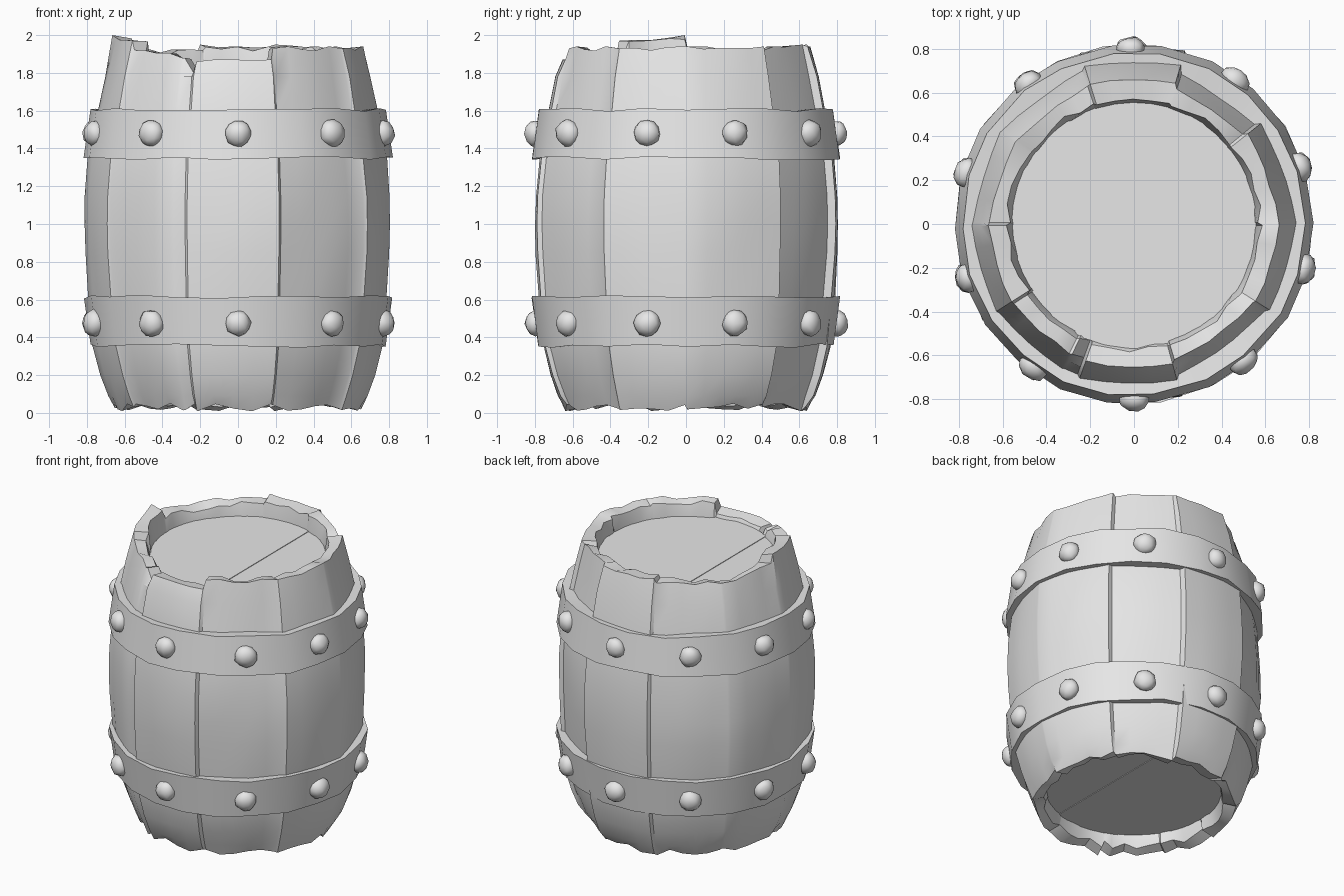
import bpy, bmesh, random
from math import cos, sin, radians, pi
from mathutils import Vector, Matrix, noise

random.seed(4)
default = bpy.data.objects.get("Cube")
if default:
    bpy.data.objects.remove(default, do_unlink=True)

grey = bpy.data.materials.new("plain_grey")
grey.use_nodes = True
COLOUR = (0.8, 0.8, 0.8, 1)
grey.diffuse_color = COLOUR
grey.node_tree.nodes["Principled BSDF"].inputs["Base Color"].default_value = COLOUR


def finish(name, bm, angle=35):
    bmesh.ops.recalc_face_normals(bm, faces=bm.faces)
    mesh = bpy.data.meshes.new(name)
    bm.to_mesh(mesh)
    bm.free()
    mesh.materials.append(grey)
    obj = bpy.data.objects.new(name, mesh)
    bpy.context.collection.objects.link(obj)
    bpy.ops.object.select_all(action="DESELECT")
    obj.select_set(True)
    bpy.context.view_layer.objects.active = obj
    bpy.ops.object.shade_smooth_by_angle(angle=radians(angle))


def ring(name, columns, angle=35):
    """Closed ring from (angle, [(radius, z), ...]) cross-sections."""
    bm = bmesh.new()
    grid = [[bm.verts.new((r * cos(a), r * sin(a), z)) for r, z in section]
            for a, section in columns]
    for i, col in enumerate(grid):
        nxt = grid[(i + 1) % len(grid)]
        for j in range(len(col)):
            k = (j + 1) % len(col)
            bm.faces.new((col[j], nxt[j], nxt[k], col[k]))
    finish(name, bm, angle)


def jitter(size):
    return random.uniform(-size, size)


# Staves: start angle, radial offset, top height at each end
STAVES = [
    (0, 0.004, 1.94, 1.94), (39, -0.022, 1.92, 1.95), (73, 0.018, 1.94, 1.95),
    (108, 0, 1.92, 1.91), (145, 0.004, 1.91, 1.94), (180, 0.008, 2.0, 1.97),
    (213, 0, 1.92, 1.88), (244, -0.004, 1.88, 1.79), (250, 0.01, 1.86, 1.87),
    (286, -0.012, 1.93, 1.93), (327, 0.002, 1.93, 1.94),
]
# Outer bulge: radius and height between the ragged ends
BULGE = [(0.682, 0.09), (0.722, 0.2), (0.76, 0.35), (0.785, 0.6), (0.803, 0.85),
         (0.806, 1.0), (0.802, 1.15), (0.783, 1.36), (0.735, 1.6), (0.7, 1.78)]
GAP = 0.6
FLATNESS = 0.5

columns = []
for i, (start, offset, top_a, top_b) in enumerate(STAVES):
    end = STAVES[(i + 1) % len(STAVES)][0] or 360
    steps = max(1, round((end - start) / 8))
    half = radians((end - start) / 2)
    for s in range(steps + 1):
        t = s / steps
        a = radians(start + GAP + (end - start - 2 * GAP) * t)
        # Each stave is part way between a flat board and a round wall
        chord = cos(half) / cos(half * (2 * t - 1))
        flat = 1 - FLATNESS + FLATNESS * chord
        edge = s in (0, steps)
        top = min(2.0, top_a + (top_b - top_a) * t + (0 if edge else jitter(0.015)))
        bottom = max(0.0, 0.03 + jitter(0.022))
        inner = 0.57 + jitter(0.012)
        section = [(0.55, 0.15), (inner, bottom + 0.02),
                   (0.65 * flat + offset * 0.5, bottom)]
        for r, z in BULGE:
            dent = noise.noise(Vector((cos(a) * 2.5, sin(a) * 2.5, z * 1.8))) * 0.012
            section.append((r * flat + offset + dent, z))
        section += [(0.66 * flat + offset * 0.7 + jitter(0.006), top),
                    (inner + 0.005, top - 0.012 + jitter(0.012)), (0.55, 1.8)]
        columns.append((a, section))
ring("barrel_staves", columns)


# Recessed plank ends, split into boards of slightly different level
def plank_end(name, z, side):
    bm = bmesh.new()
    bmesh.ops.create_circle(bm, cap_ends=True, segments=30, radius=0.57)
    for x in (-0.27, 0.18):
        geom = bm.verts[:] + bm.edges[:] + bm.faces[:]
        cut = bmesh.ops.bisect_plane(bm, geom=geom, plane_co=(x, 0, 0), plane_no=(1, 0, 0))
        bmesh.ops.split_edges(
            bm, edges=[e for e in cut["geom_cut"] if isinstance(e, bmesh.types.BMEdge)])
    for face in bm.faces:
        level = 0.004 if abs(face.calc_center_median().x) < 0.15 else 0
        for v in face.verts:
            v.co.z = level
    solid = bmesh.ops.extrude_face_region(bm, geom=bm.faces[:])
    for v in solid["geom"]:
        if isinstance(v, bmesh.types.BMVert):
            v.co.z -= 0.05
    bm.transform(Matrix.Translation((0, 0, z)) @ Matrix.Diagonal((1, 1, side, 1)))
    finish(name, bm)


plank_end("top_lid", 1.83, 1)
plank_end("bottom_lid", 0.125, -1)


# Iron hoops with hammered, uneven edges
def hoop(name, low, high, r_low, r_high):
    cols = []
    for i in range(22):
        a = 2 * pi * i / 22 + jitter(0.03)
        dr = jitter(0.005)
        lo, hi = low + jitter(0.01), high + jitter(0.01)
        cols.append((a, [(0.68, lo + 0.01), (r_low + dr, lo),
                         (r_high + dr, hi), (0.68, hi - 0.01)]))
    ring(name, cols, 30)


# Ten slightly battered rivets around each hoop
RIVET_ANGLES = (19, 55, 91, 127, 163, 198, 235, 270, 308.5, 345)


def rivets(name, z):
    bm = bmesh.new()
    for angle in RIVET_ANGLES:
        a = radians(angle)
        place = Matrix.Translation((0.8 * cos(a), 0.8 * sin(a), z))
        spin = Matrix.Rotation(a, 4, "Z")
        tumble = Matrix.Rotation(random.uniform(0, pi), 4, "X")
        bmesh.ops.create_icosphere(
            bm, subdivisions=2, radius=0.07 + jitter(0.003),
            matrix=place @ spin @ Matrix.Diagonal((0.8, 1, 1, 1)) @ tumble)
    for v in bm.verts:
        v.co += Vector((jitter(0.004), jitter(0.004), jitter(0.004)))
    finish(name, bm, 60)


hoop("upper_hoop", 1.345, 1.605, 0.822, 0.785)
hoop("lower_hoop", 0.355, 0.615, 0.785, 0.82)
rivets("upper_rivets", 1.48)
rivets("lower_rivets", 0.475)
